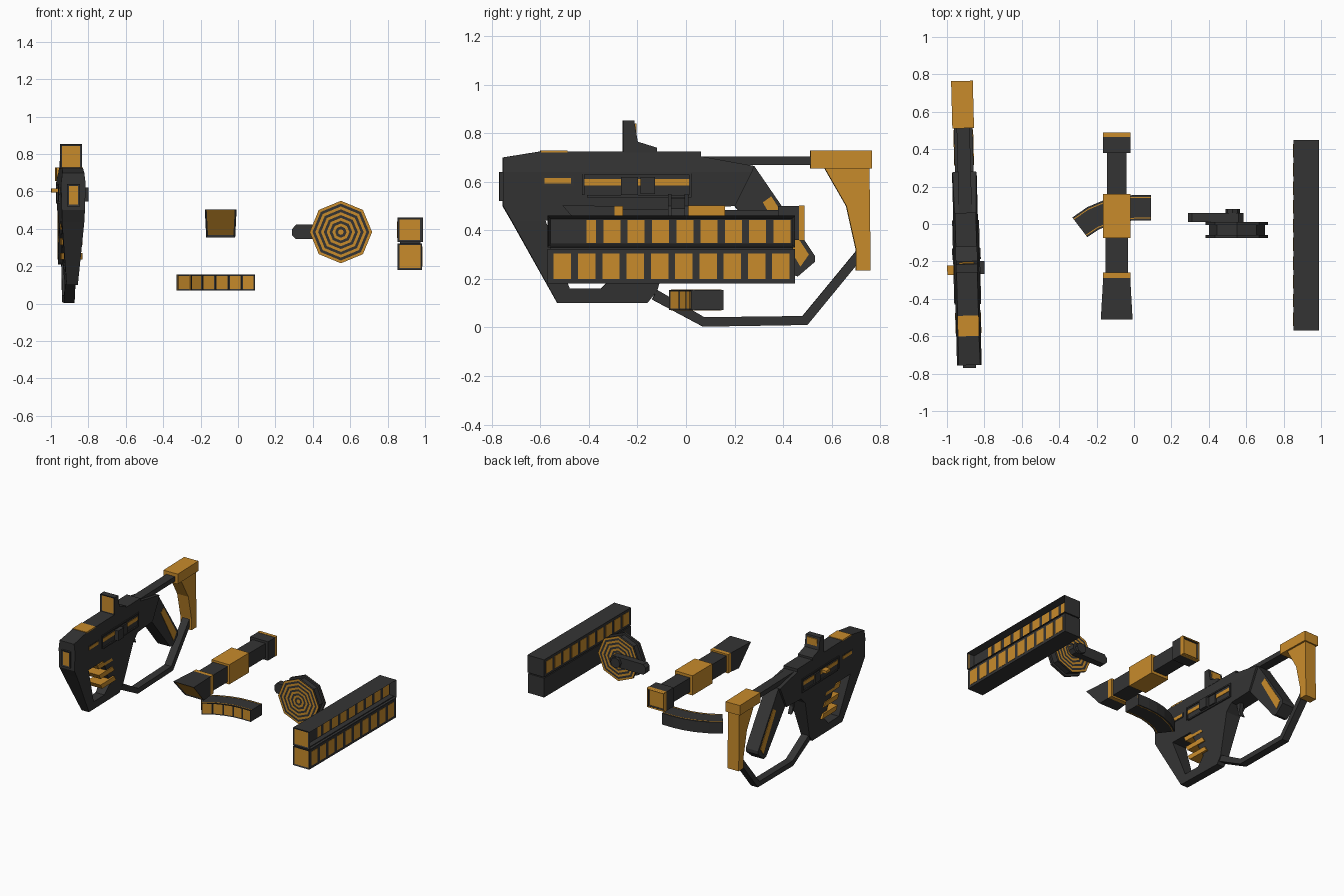
import bpy, bmesh, math
from mathutils import Vector

cube = bpy.data.objects.get("Cube")
if cube:
    bpy.data.objects.remove(cube, do_unlink=True)


def material(name, rgb):
    m = bpy.data.materials.new(name)
    m.use_nodes = True
    m.diffuse_color = (*rgb, 1)
    m.node_tree.nodes["Principled BSDF"].inputs["Base Color"].default_value = (*rgb, 1)
    return m


CHARCOAL = material("charcoal", (0.034, 0.034, 0.034))
AMBER = material("amber", (0.58, 0.26, 0.024))


def finish(name, bm, mat, gun=False):
    bmesh.ops.recalc_face_normals(bm, faces=bm.faces)
    me = bpy.data.meshes.new(name)
    bm.to_mesh(me)
    bm.free()
    ob = bpy.data.objects.new(name, me)
    for m in (mat, AMBER if mat is CHARCOAL else CHARCOAL):
        me.materials.append(m)
    bpy.context.collection.objects.link(ob)
    if gun:  # the gun lies slightly turned on its own axis
        ob.location.x = -0.9
        ob.rotation_euler.z = 0.026
    return ob


def prism(name, pts, axis, half, mat, centre=0.0, gun=False):
    """Polygon extruded along an axis; half is a number or a function of the point."""
    bm = bmesh.new()

    def place(p, side):
        h = half(*p) if callable(half) else half
        c = list(p)
        c.insert(axis, centre + side * h)
        return bm.verts.new(c)
    a, b = ([place(p, s) for p in pts] for s in (-1, 1))
    bm.faces.new(a)
    bm.faces.new(b)
    for i in range(len(pts)):
        j = (i + 1) % len(pts)
        bm.faces.new((a[i], a[j], b[j], b[i]))
    return finish(name, bm, mat, gun)


def box(name, x, y, z, mat, gun=False):
    pts = [(y[0], z[0]), (y[1], z[0]), (y[1], z[1]), (y[0], z[1])]
    return prism(name, pts, 0, (x[1] - x[0]) / 2, mat, (x[0] + x[1]) / 2, gun)


def inset(ob, direction, border, depth, limit=0.6):
    """Framed inset panel in the second colour on faces turned to a direction."""
    bm = bmesh.new()
    bm.from_mesh(ob.data)
    d = Vector(direction)
    faces = [f for f in bm.faces if f.normal.dot(d) > limit]
    bmesh.ops.inset_individual(bm, faces=faces, thickness=border, depth=-depth)
    for f in faces:
        f.material_index = 1
    bm.to_mesh(ob.data)
    bm.free()


# ---- gun body: slabs whose thickness follows the height ----
def body_half(y, z):
    steps = [(0.1, 0.03), (0.44, 0.06), (0.64, 0.066), (0.73, 0.055)]
    for (z0, h0), (z1, h1) in zip(steps, steps[1:]):
        if z <= z1:
            return h0 + (h1 - h0) * (z - z0) / (z1 - z0)
    return steps[-1][1]


slabs = {
    "upper_receiver": [(-.755, .64), (-.755, .70), (-.6, .725), (.06, .725),
                       (.06, .705), (.28, .665), (.27, .64)],
    "middle_receiver": [(-.72, .44), (-.755, .5), (-.755, .64), (.27, .64),
                        (.2, .5), (.02, .49), (-.03, .44)],
    "front_strut": [(-.72, .44), (-.53, .1), (-.48, .16), (-.58, .44)],
    "lower_bar": [(-.53, .1), (-.16, .1), (-.35, .16), (-.48, .16)],
    "rear_frame": [(-.16, .1), (-.12, .15), (-.03, .44), (-.4, .44), (-.29, .22), (-.35, .16)],
}
for name, pts in slabs.items():
    prism(name, pts, 0, body_half, CHARCOAL, gun=True)

grip = [(.27, .665), (.28, .665), (.40, .49), (.53, .295), (.53, .27), (.46, .21),
        (.43, .22), (.2, .5), (.15, .6)]
prism("grip", grip, 0, .05, CHARCOAL, gun=True)
prism("grip_stripe", [(.315, .515), (.35, .54), (.505, .3), (.47, .25)], 0, .053, AMBER, gun=True)
prism("trigger", [(.02, .5), (.06, .5), (.05, .43), (.07, .38), (.04, .4)], 0, .015, CHARCOAL, gun=True)

# ---- rungs across the front opening ----
for i in range(3):
    z, y = .235 + .08 * i, -.41 - .02 * i
    prism("front_rung", [(y, z), (y + .17, z), (y + .15, z + .035), (y - .02, z + .035)],
          0, .058, AMBER, gun=True)

# ---- muzzle, top plate and sight ----
muzzle = box("muzzle", (-.035, .035), (-.77, -.75), (.52, .64), CHARCOAL, True)
inset(muzzle, (0, -1, 0), .015, .004)
box("top_plate", (-.057, .057), (-.6, -.49), (.72, .729), AMBER, True)
sight = prism("sight", [(-.26, .72), (-.26, .853), (-.215, .853), (-.2, .765), (-.12, .74), (-.12, .72)],
              0, .058, CHARCOAL, gun=True)
inset(sight, (0, -1, 0), .014, .005, .9)
prism("sight_lens", [(-.04, .775), (.04, .775), (.04, .84), (-.04, .84)], 1, .004, AMBER, -.208, True)

# ---- side details, repeated on both sides ----
for s in (-1, 1):
    def side_plate(name, y, z, mat, out):
        return box(name, sorted((s * .055, s * out)), y, z, mat, True)
    side_plate("slot_strip", (-.42, .01), (.585, .612), AMBER, .068)
    side_plate("slot_top", (-.43, .02), (.63, .64), CHARCOAL, .072)
    side_plate("slot_bottom", (-.41, .02), (.535, .545), CHARCOAL, .072)
    side_plate("slot_front", (-.43, -.42), (.545, .63), CHARCOAL, .072)
    side_plate("slot_back", (.01, .02), (.545, .63), CHARCOAL, .072)
    side_plate("slot_block", (-.19, -.13), (.55, .62), CHARCOAL, .076)
    side_plate("window_frame", (-.595, -.465), (.585, .622), CHARCOAL, .067)
    side_plate("window", (-.585, -.475), (.592, .615), AMBER, .069)
box("bolt_right", (.05, .095), (-.27, -.2), (.545, .62), CHARCOAL, True)
box("bolt_left", (-.105, -.05), (-.27, -.22), (.595, .615), AMBER, True)

# ---- stock and guard ----
box("stock_arm", (-.035, .035), (.05, .53), (.67, .705), CHARCOAL, True)
box("stock_cap", (-.058, .058), (.512, .765), (.655, .729), AMBER, True)
prism("stock_plate", [(.57, .657), (.755, .657), (.76, .235), (.70, .235), (.70, .32), (.66, .50)],
      0, .045, AMBER, gun=True)
prism("hand_guard", [(.705, .26), (.50, .01), (.07, .003), (-.14, .115), (-.12, .155),
                     (.075, .042), (.48, .047), (.705, .32)], 0, .028, CHARCOAL, gun=True)

# ---- loose barrel ----
BX = -.0925
flare = prism("barrel_flare", [(-.51, .503), (-.38, .355), (-.29, .36), (-.29, .5)], 0,
              lambda y, z: .085 - .057 * (y + .51), CHARCOAL, BX)
inset(flare, (0, -.76, -.65), .014, .006, .9)
for name, y0, y1, hx, hz, mat in [
        ("barrel_band", -.295, -.26, .073, .07, AMBER),
        ("barrel_front_tube", -.26, -.075, .06, .058, CHARCOAL),
        ("barrel_block", -.075, .16, .073, .073, AMBER),
        ("barrel_rear_tube", .16, .38, .053, .053, CHARCOAL),
        ("barrel_collar", .38, .465, .073, .07, CHARCOAL)]:
    box(name, (BX - hx, BX + hx), (y0, y1), (.43 - hz, .43 + hz), mat)
cap = box("barrel_cap", (BX - .073, BX + .073), (.465, .489), (.358, .502), AMBER)
inset(cap, (0, 1, 0), .014, .0)
inset(cap, (0, 1, 0), .006, .012)
bm = bmesh.new()
bm.from_mesh(cap.data)
for f in bm.faces:  # dark ring around an amber recess
    if f.normal.y > .9 and f.calc_area() > .01:
        f.material_index = 0
bm.to_mesh(cap.data)
bm.free()

# ---- curved magazine with framed windows ----
front = [(.09, .02), (.02, .02), (-.05, .015), (-.12, -.003), (-.19, -.03), (-.25, -.07)]
back = [(.09, .155), (0, .155), (-.08, .147), (-.16, .128), (-.25, .09), (-.33, .035)]
magazine = prism("curved_magazine", front + back[::-1], 2, .042, CHARCOAL, .113)
inset(magazine, (0, -1, 0), .009, .003, .3)
for t0, t1 in ((.07, .11), (.89, .93)):
    rows = [[Vector(a).lerp(Vector(b), t) for a, b in zip(front, back)] for t in (t0, t1)]
    prism("magazine_trim", rows[0] + rows[1][::-1], 2, .0435, AMBER, .113)


# ---- drum with concentric octagon rings ----
def octagon(r):
    return [(.55 + r * math.cos(i * math.pi / 4), .383 + r * math.sin(i * math.pi / 4)) for i in range(8)]


prism("drum_core", octagon(.15), 1, .03, CHARCOAL, -.033)
for y, s in ((-.067, -1), (.002, 1)):
    prism("drum_flange", octagon(.167), 1, .008, CHARCOAL, y)
    bm = bmesh.new()
    rings = 11
    loops = [[bm.verts.new((x, y + s * .009, z)) for x, z in octagon(.167 * k / rings)]
             for k in range(rings, 0, -1)]
    for k in range(rings - 1):
        for i in range(8):
            j = (i + 1) % 8
            f = bm.faces.new((loops[k][i], loops[k][j], loops[k + 1][j], loops[k + 1][i]))
            f.material_index = k % 2
    bm.faces.new(loops[-1])
    finish("drum_rings", bm, AMBER)
prism("drum_handle", [(.29, .365), (.31, .345), (.56, .345), (.585, .37), (.585, .4),
                      (.56, .422), (.31, .422), (.29, .4)], 1, .024, CHARCOAL, .036)
prism("drum_knob", [(.527 + (x - .55) * .25, z * .25 + .383 * .75) for x, z in octagon(.155)],
      1, .012, CHARCOAL, .068)

# ---- double rail box ----
lower = box("lower_box", (.853, .985), (-.57, .45), (.18, .323), CHARCOAL)
upper = box("upper_box", (.853, .99), (-.57, .45), (.33, .46), CHARCOAL)
box("box_spine", (.865, .975), (-.56, .44), (.315, .34), CHARCOAL)
for ob in (lower, upper):
    inset(ob, (0, -1, 0), .014, .004)
inset(upper, (1, 0, 0), .018, .05)
upper.data.polygons.foreach_set("material_index", [
    0 if p.normal.x > .9 else p.material_index for p in upper.data.polygons])
box("upper_window", (.93, .943), (-.41, -.37), (.348, .442), AMBER)
for k in range(10):
    y = -.545 + .1 * k
    box("lower_window", (.98, .987), (y, y + .072), (.2, .305), AMBER)
    box("back_window", (.851, .858), (y, y + .072), (.35, .44), AMBER)
    if k > 1:
        box("upper_window", (.93, .943), (y + .005, y + .075), (.348, .442), AMBER)
